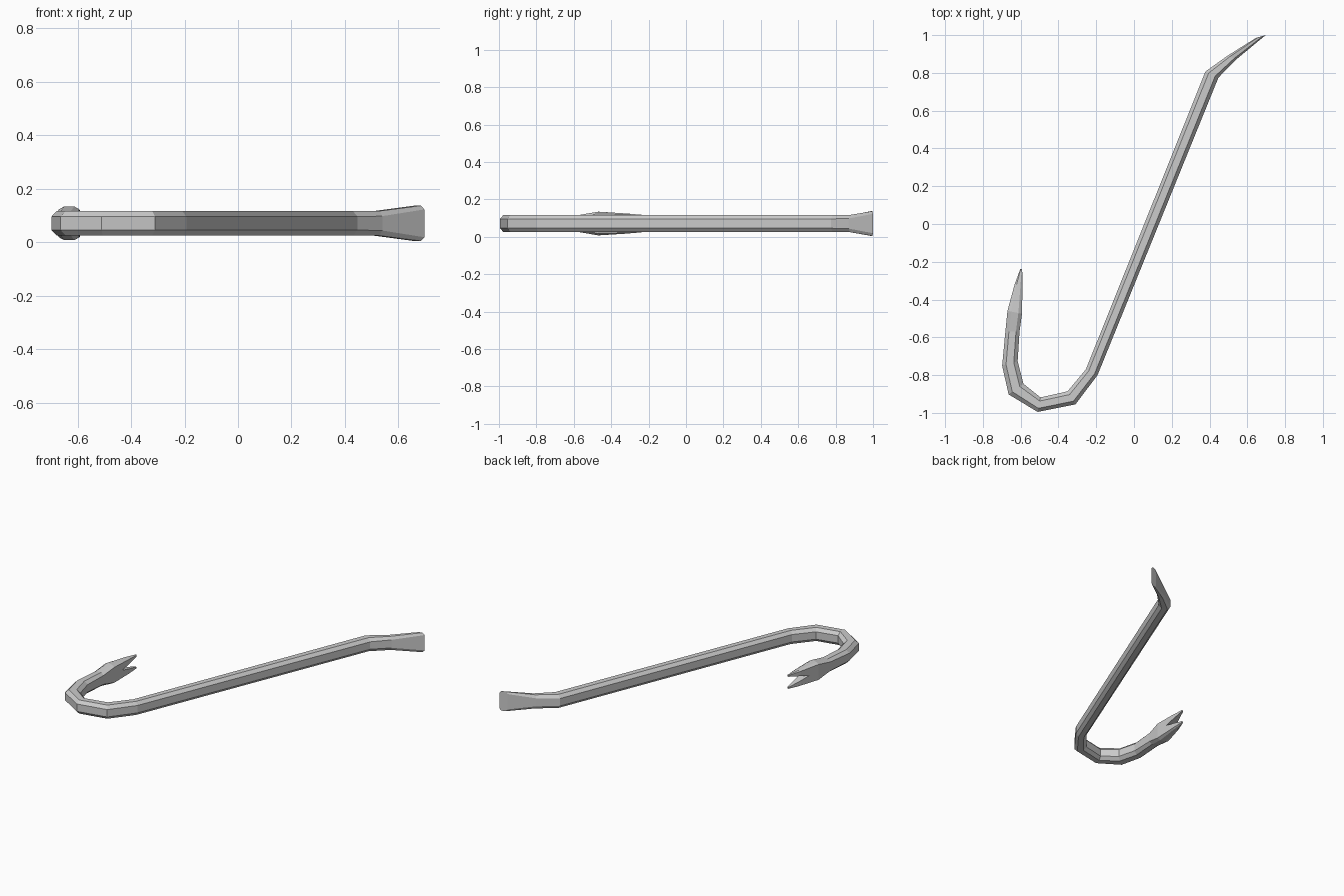
import bpy, bmesh

if "Cube" in bpy.data.objects:
    bpy.data.objects.remove(bpy.data.objects["Cube"])

ZC = 0.071  # mid height of the bar

# Stations: outer point, inner point, half height of flat, half height of sides
H, S = 0.046, 0.025
STATIONS = [
    ((0.697, 1.0), (0.645, 0.985), 0.066, 0.052),       # chisel edge
    ((0.54, 0.87), (0.497, 0.892), 0.046, 0.027),
    ((0.447, 0.775), (0.378, 0.807), H, S),             # upper bend
    ((-0.193, -0.80), (-0.255, -0.77), H, S),           # hook bend
    ((-0.31, -0.955), (-0.352, -0.886), H, S),
    ((-0.51, -0.995), (-0.495, -0.918), H, S),
    ((-0.664, -0.902), (-0.585, -0.846), H, S),
    ((-0.698, -0.75), (-0.616, -0.727), H, S),
    ((-0.681, -0.57), (-0.606, -0.57), H, S + 0.005),
    ((-0.67, -0.46), (-0.593, -0.475), 0.063, 0.052),   # claw shoulder
    ((-0.632, -0.32), (-0.590, -0.32), 0.054, 0.048),
    ((-0.602, -0.238), (-0.592, -0.238), 0.047, 0.044),  # claw tip
]


def make_object(name, bm):
    bmesh.ops.recalc_face_normals(bm, faces=bm.faces)
    me = bpy.data.meshes.new(name)
    bm.to_mesh(me)
    bm.free()
    ob = bpy.data.objects.new(name, me)
    bpy.context.collection.objects.link(ob)
    return ob


def octagon(bm, a, b, h, s):
    ring = [(0, -s), (0, s), (0.25, h), (0.75, h), (1, s), (1, -s), (0.75, -h), (0.25, -h)]
    return [bm.verts.new((a[0] + (b[0] - a[0]) * t, a[1] + (b[1] - a[1]) * t, ZC + z))
            for t, z in ring]


# Bar lofted through octagonal sections
bm = bmesh.new()
rings = [octagon(bm, *st) for st in STATIONS]
for r0, r1 in zip(rings, rings[1:]):
    for i in range(8):
        j = (i + 1) % 8
        bm.faces.new((r0[i], r0[j], r1[j], r1[i]))
bm.faces.new(rings[0])
bm.faces.new(rings[-1])
bar = make_object("crowbar", bm)

# V-shaped nail slot cut into the claw
bm = bmesh.new()
tri = [(-0.39, 0.0), (-0.2, 0.044), (-0.2, -0.044)]
left = [bm.verts.new((-0.8, y, ZC + z)) for y, z in tri]
right = [bm.verts.new((-0.4, y, ZC + z)) for y, z in tri]
bm.faces.new(left)
bm.faces.new(right)
for i in range(3):
    j = (i + 1) % 3
    bm.faces.new((left[i], left[j], right[j], right[i]))
cutter = make_object("nail_slot_cutter", bm)
cutter.hide_render = True

mod = bar.modifiers.new("nail_slot", 'BOOLEAN')
mod.operation = 'DIFFERENCE'
mod.solver = 'EXACT'
mod.object = cutter
bpy.context.view_layer.objects.active = bar
bar.select_set(True)
bpy.ops.object.modifier_apply(modifier=mod.name)
bpy.data.objects.remove(cutter, do_unlink=True)
